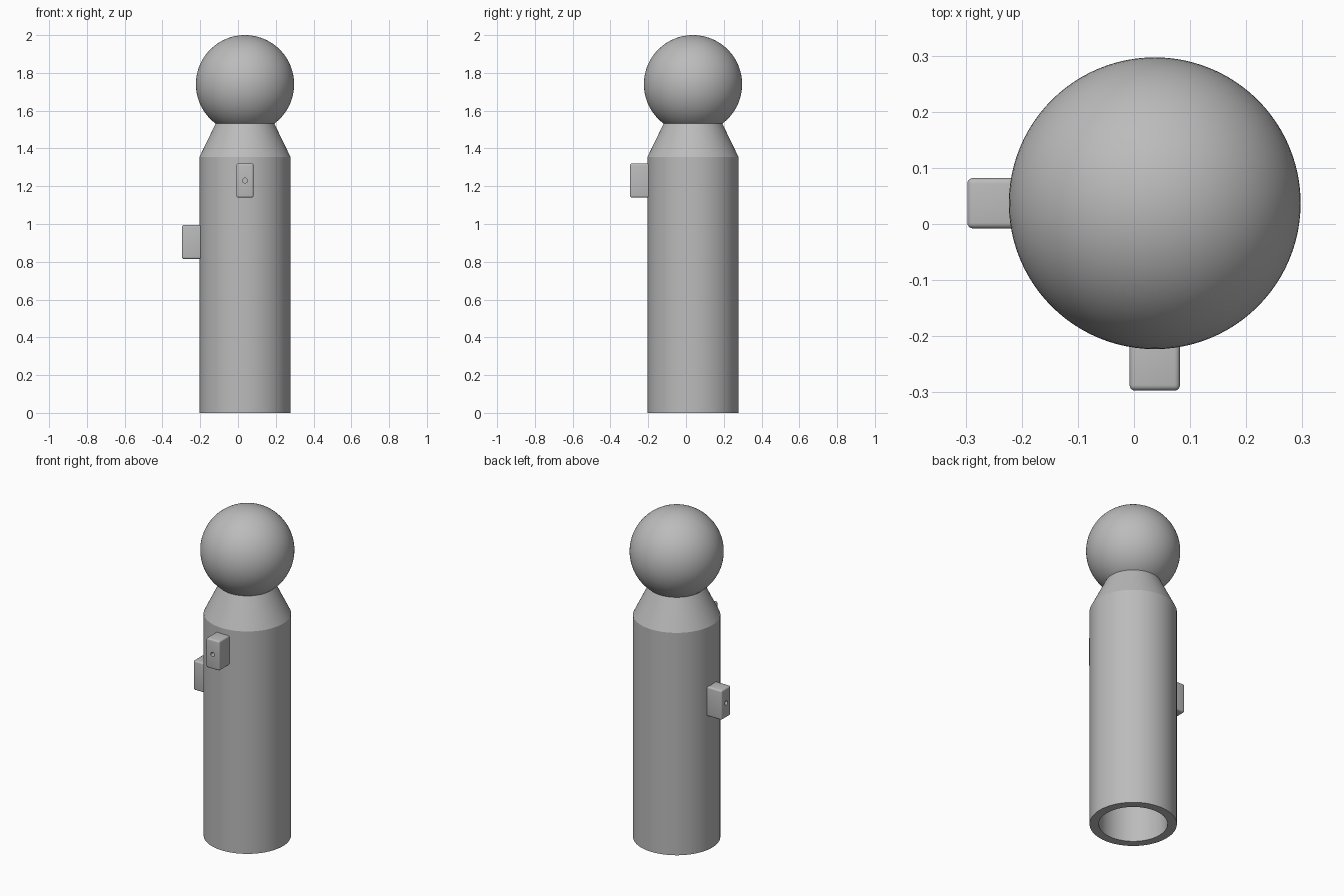
import bpy, bmesh, math
from mathutils import Matrix, Vector

cube = bpy.data.objects.get("Cube")
if cube:
    bpy.data.objects.remove(cube, do_unlink=True)

AXIS = Vector((0.037, 0.037, 0))

grey = bpy.data.materials.new("plain_grey")
grey.use_nodes = True
colour = (0.5, 0.5, 0.5, 1)
grey.diffuse_color = colour
grey.node_tree.nodes["Principled BSDF"].inputs["Base Color"].default_value = colour


def make_object(name, bm, location):
    bmesh.ops.recalc_face_normals(bm, faces=bm.faces)
    mesh = bpy.data.meshes.new(name)
    bm.to_mesh(mesh)
    bm.free()
    mesh.materials.append(grey)
    obj = bpy.data.objects.new(name, mesh)
    obj.location = location
    bpy.context.collection.objects.link(obj)
    return obj


def smooth(obj):
    bpy.ops.object.select_all(action="DESELECT")
    obj.select_set(True)
    bpy.context.view_layer.objects.active = obj
    bpy.ops.object.shade_smooth_by_angle(angle=math.radians(25))


# Hollow body: closed wall section turned around the axis
section = [(0.19, 0), (0.241, 0), (0.241, 1.355), (0.155, 1.532),
           (0.11, 1.532), (0.19, 1.355)]
bm = bmesh.new()
verts = [bm.verts.new((r, 0, z)) for r, z in section]
edges = [bm.edges.new((v, verts[i - 1])) for i, v in enumerate(verts)]
bmesh.ops.spin(bm, geom=verts + edges, cent=(0, 0, 0), axis=(0, 0, 1),
               angle=math.tau, steps=96, use_merge=True)
bmesh.ops.remove_doubles(bm, verts=bm.verts, dist=0.0001)
smooth(make_object("body_tube", bm, AXIS))

# Ball head
bm = bmesh.new()
bmesh.ops.create_uvsphere(bm, u_segments=96, v_segments=48, radius=0.26)
smooth(make_object("ball_head", bm, AXIS + Vector((0, 0, 1.74))))


# Rounded block with a small round hole in its outer face
def side_block(name, direction, z):
    size = Vector((0.09, 0.09, 0.18))
    size[0 if direction.x else 1] = 0.116
    centre = AXIS + direction * 0.276 + Vector((0, 0, z))
    bm = bmesh.new()
    bmesh.ops.create_cube(bm, size=1)
    bmesh.ops.scale(bm, vec=size, verts=bm.verts)
    bmesh.ops.bevel(bm, geom=bm.edges[:], offset=0.01, segments=4,
                    profile=0.5, affect="EDGES")
    block = make_object(name, bm, centre)

    bm = bmesh.new()
    turn = direction.to_track_quat("Z", "Y").to_matrix().to_4x4()
    bmesh.ops.create_cone(bm, cap_ends=True, segments=32, radius1=0.013,
                          radius2=0.013, depth=0.1, matrix=turn)
    cutter = make_object(name + "_hole_cutter", bm, centre + direction * 0.058)
    cutter.hide_render = True
    cutter.display_type = "WIRE"
    smooth(block)
    cut = block.modifiers.new("hole", "BOOLEAN")
    cut.operation = "DIFFERENCE"
    cut.solver = "EXACT"
    cut.object = cutter
    bpy.context.view_layer.objects.active = block
    bpy.ops.object.modifier_apply(modifier=cut.name)
    bpy.data.objects.remove(cutter, do_unlink=True)
    smooth(block)


side_block("front_block", Vector((0, -1, 0)), 1.23)
side_block("right_block", Vector((-1, 0, 0)), 0.905)
